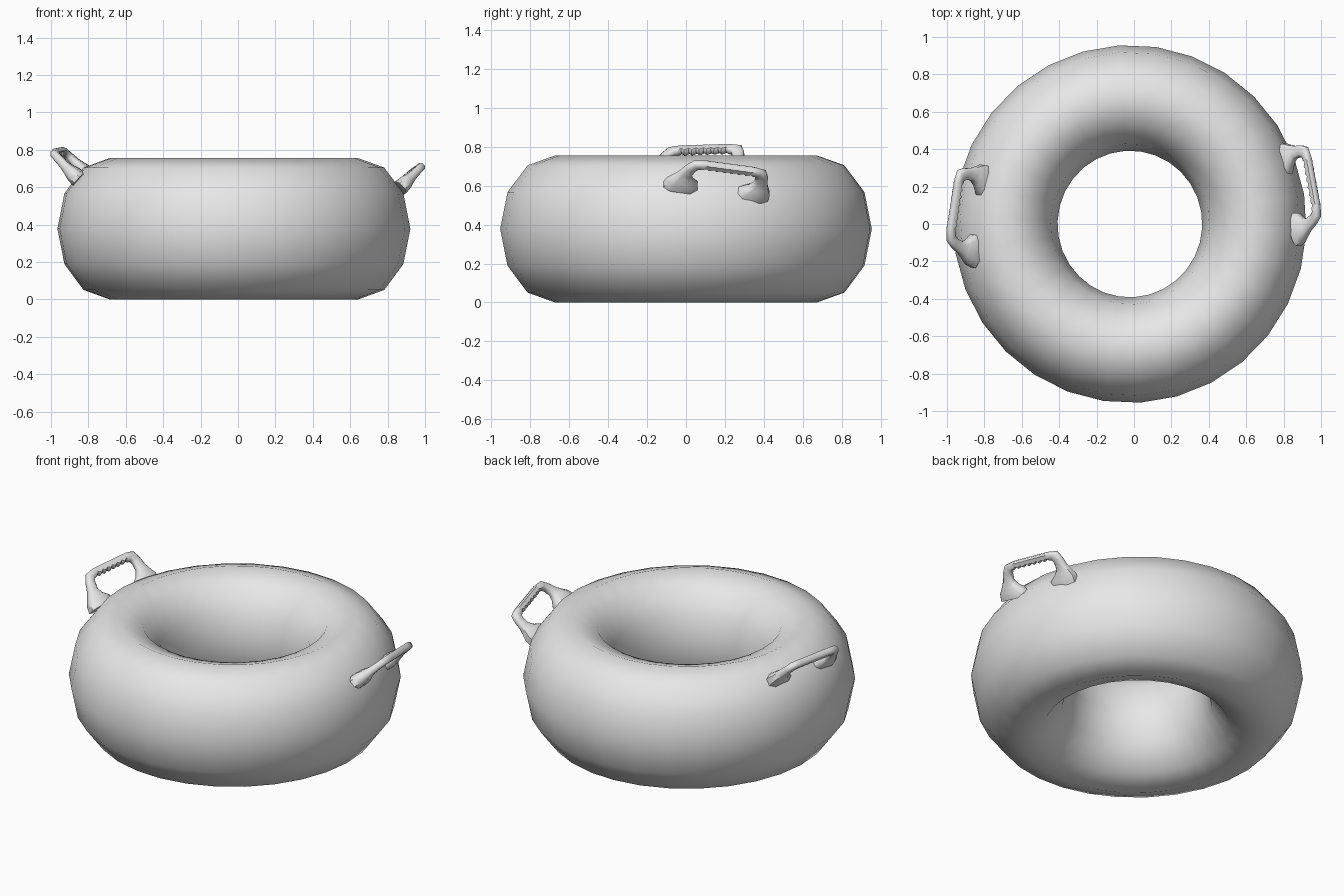
import bpy, bmesh, math
from mathutils import Vector

cube = bpy.data.objects.get("Cube")
if cube:
    bpy.data.objects.remove(cube, do_unlink=True)

# Single plain grey material
grey = bpy.data.materials.new("light_grey")
grey.use_nodes = True
grey.diffuse_color = (0.8, 0.8, 0.8, 1)
grey.node_tree.nodes["Principled BSDF"].inputs["Base Color"].default_value = (0.8, 0.8, 0.8, 1)

# Inflated ring: torus stretched upwards, 30 x 12 sides
bpy.ops.mesh.primitive_torus_add(
    major_segments=30, minor_segments=12, major_radius=0.671, minor_radius=0.281,
    location=(-0.022, 0, 0.3775), rotation=(0, 0, math.radians(-2.5)))
ring = bpy.context.object
ring.name = "inflated_ring"
ring.scale = (0.992, 1.005, 0.3775 / 0.281)
bpy.ops.object.transform_apply(location=False, rotation=True, scale=True)
bpy.ops.object.shade_smooth()
ring.data.materials.append(grey)

# Half of the handle: (outer u, outer v, inner u, inner v, half thickness)
# u runs along the grip, v is a fraction of the handle's rise
LEG = [
    (0.275, -0.15, 0.095, -0.15, 0.042),
    (0.270, 0.10, 0.110, 0.10, 0.038),
    (0.250, 0.30, 0.145, 0.26, 0.030),
    (0.232, 0.50, 0.165, 0.46, 0.024),
    (0.215, 0.82, 0.160, 0.70, 0.021),
    (0.190, 1.06, 0.148, 0.82, 0.021),
]


def handle_sections():
    """Foot, leg, grip with finger ridges, then the mirrored leg and foot."""
    grip = []
    count = 15
    for i in range(count):
        u = 0.135 - 0.27 * i / (count - 1)
        grip.append((u, 1.12, u, 0.90 if i % 2 else 0.82, 0.021))
    other = [(-a, b, -c, d, w) for a, b, c, d, w in reversed(LEG)]
    return LEG + grip + other


def make_handle(name, base, along, rise):
    base, rise = Vector(base), Vector(rise)
    along = Vector(along).normalized()
    side = along.cross(rise).normalized()
    # Rounded rectangle as (across, thickness) factors
    shape = [(1, 0.5), (0.6, 1), (-0.6, 1), (-1, 0.5),
             (-1, -0.5), (-0.6, -1), (0.6, -1), (1, -0.5)]
    bm = bmesh.new()
    rings = []
    for ou, ov, iu, iv, w in handle_sections():
        outer = base + along * ou + rise * ov
        inner = base + along * iu + rise * iv
        mid, half = (outer + inner) / 2, (outer - inner) / 2
        rings.append([bm.verts.new(mid + half * a + side * w * t) for a, t in shape])
    n = len(shape)
    for r0, r1 in zip(rings, rings[1:]):
        for k in range(n):
            bm.faces.new((r0[k], r0[(k + 1) % n], r1[(k + 1) % n], r1[k]))
    bm.faces.new(rings[0])
    bm.faces.new(rings[-1])
    bmesh.ops.recalc_face_normals(bm, faces=bm.faces)
    mesh = bpy.data.meshes.new(name)
    bm.to_mesh(mesh)
    bm.free()
    mesh.materials.append(grey)
    obj = bpy.data.objects.new(name, mesh)
    bpy.context.collection.objects.link(obj)
    bpy.ops.object.select_all(action="DESELECT")
    obj.select_set(True)
    bpy.context.view_layer.objects.active = obj
    bpy.ops.object.shade_smooth_by_angle(angle=math.radians(50))


# Two grab handles leaning outwards on opposite shoulders
make_handle("right_handle", (-0.838, 0.045, 0.665), (0.15, 0.97, 0.03), (-0.122, 0.05, 0.122))
make_handle("left_handle", (0.845, 0.16, 0.585), (-0.18, 0.97, -0.13), (0.107, 0.062, 0.105))
